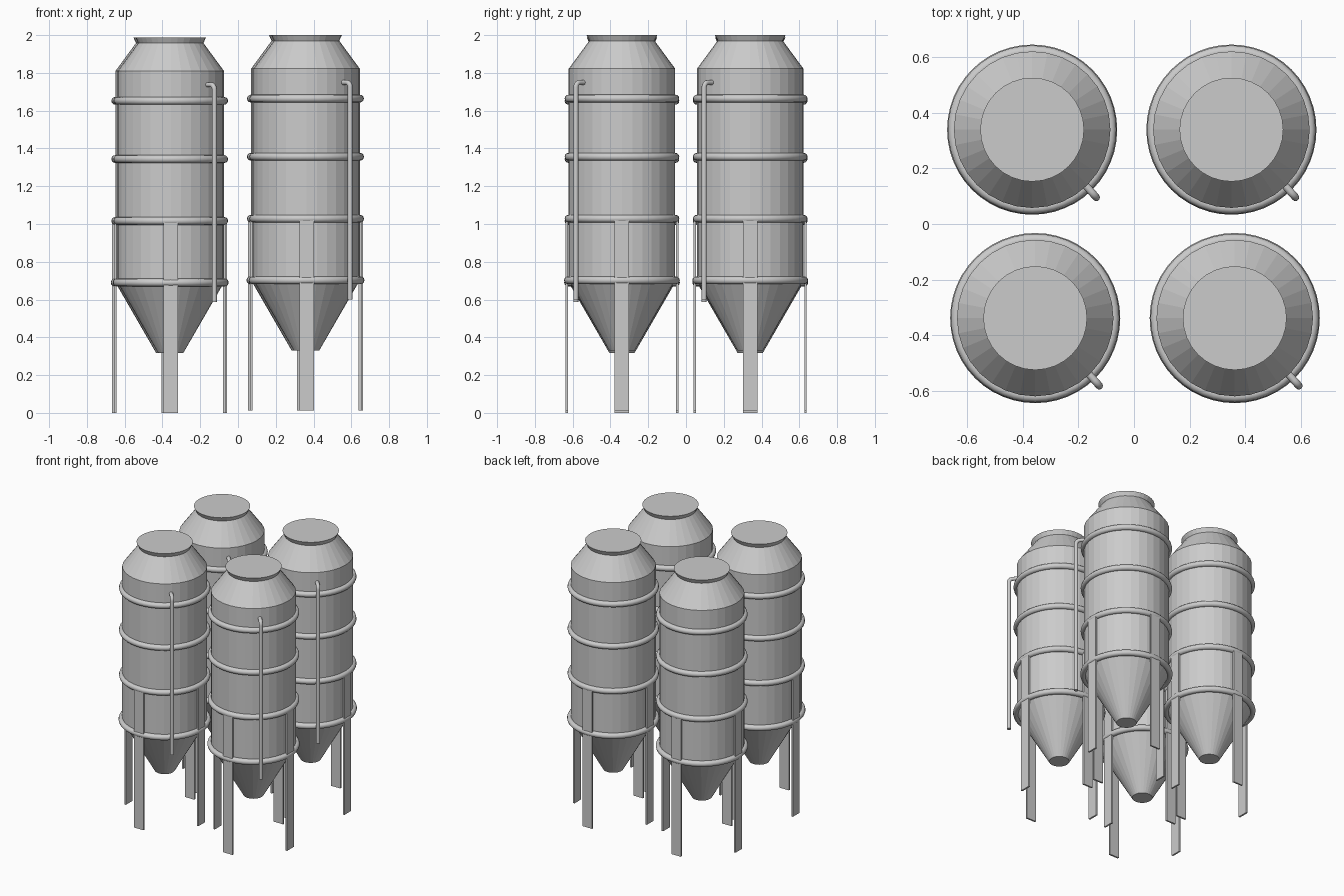
import bpy, bmesh, math
from mathutils import Matrix, Vector

if "Cube" in bpy.data.objects:
    bpy.data.objects.remove(bpy.data.objects["Cube"])

SIDES = 32


def mesh_from(bm, name, smooth=False):
    bmesh.ops.recalc_face_normals(bm, faces=bm.faces)
    me = bpy.data.meshes.new(name)
    bm.to_mesh(me)
    bm.free()
    for p in me.polygons:
        p.use_smooth = smooth
    return me


def lathe(name, profile):
    """Closed faceted shell of revolution from (radius, z) points."""
    bm = bmesh.new()
    rows = [[bm.verts.new((r * math.cos(math.tau * i / SIDES),
                           r * math.sin(math.tau * i / SIDES), z))
             for i in range(SIDES)] for r, z in profile]
    for a, b in zip(rows, rows[1:]):
        for i in range(SIDES):
            j = (i + 1) % SIDES
            bm.faces.new((a[i], a[j], b[j], b[i]))
    bm.faces.new(rows[0])
    bm.faces.new(rows[-1])
    return mesh_from(bm, name)


def ring(name, major, minor, n=48, m=12):
    bm = bmesh.new()
    rows = []
    for i in range(n):
        a = math.tau * i / n
        rows.append([])
        for k in range(m):
            b = math.tau * k / m
            r = major + minor * math.cos(b)
            rows[-1].append(bm.verts.new((r * math.cos(a), r * math.sin(a), minor * math.sin(b))))
    for i in range(n):
        a, b = rows[i], rows[(i + 1) % n]
        for k in range(m):
            l = (k + 1) % m
            bm.faces.new((a[k], b[k], b[l], a[l]))
    return mesh_from(bm, name, True)


def box(name, size, centre):
    bm = bmesh.new()
    bmesh.ops.create_cube(bm, size=1, matrix=Matrix.Translation(centre) @ Matrix.Diagonal((*size, 1)))
    return mesh_from(bm, name)


def pipe(name, points, radius):
    cu = bpy.data.curves.new(name, 'CURVE')
    cu.dimensions = '3D'
    cu.bevel_depth = radius
    cu.bevel_resolution = 3
    cu.use_fill_caps = True
    sp = cu.splines.new('POLY')
    sp.points.add(len(points) - 1)
    for p, co in zip(sp.points, points):
        p.co = (*co, 1)
    return cu


def place(name, data, loc, rot=0):
    ob = bpy.data.objects.new(name, data)
    ob.location = loc
    ob.rotation_euler.z = rot
    bpy.context.collection.objects.link(ob)


# Hopper cone, cylinder, shoulder and flared lid
shell = lathe("silo_shell", [(0.067, 0.318), (0.282, 0.69), (0.282, 1.81),
                             (0.173, 1.958), (0.187, 1.988)])
hoop = ring("hoop", 0.283, 0.0205)
low_hoop = ring("lower_hoop", 0.286, 0.0205)
leg = box("leg", (0.012, 0.077, 1.016), (0.293, 0, 0.508))

# Downpipe with rounded elbow at the top
end, out = Vector((0.19, -0.198, 1.737)), Vector((0.231, -0.244, 1.737))
d = (out - end).normalized()
bend = 0.025
path = [end]
for i in range(7):
    t = math.pi / 2 * i / 6
    path.append(out - d * bend * (1 - math.sin(t)) - Vector((0, 0, bend * (1 - math.cos(t)))))
path.append(Vector((out.x, out.y, 0.588)))
tube = pipe("downpipe", path, 0.0135)

# Four silos on a slightly uneven square
silos = {"front_left": (-0.356, -0.339, 0), "back_left": (-0.367, 0.34, 0),
         "front_right": (0.363, -0.339, 0.012), "back_right": (0.351, 0.34, 0.012)}
for name, loc in silos.items():
    x, y, z = loc
    place(name + "_shell", shell, loc)
    place(name + "_downpipe", tube, loc)
    for i, h in enumerate((0.69, 1.016, 1.344, 1.652)):
        place(f"{name}_hoop_{i + 1}", hoop if i else low_hoop, (x, y, z + h))
    for i in range(4):
        place(f"{name}_leg_{i + 1}", leg, loc, math.pi / 2 * i)
